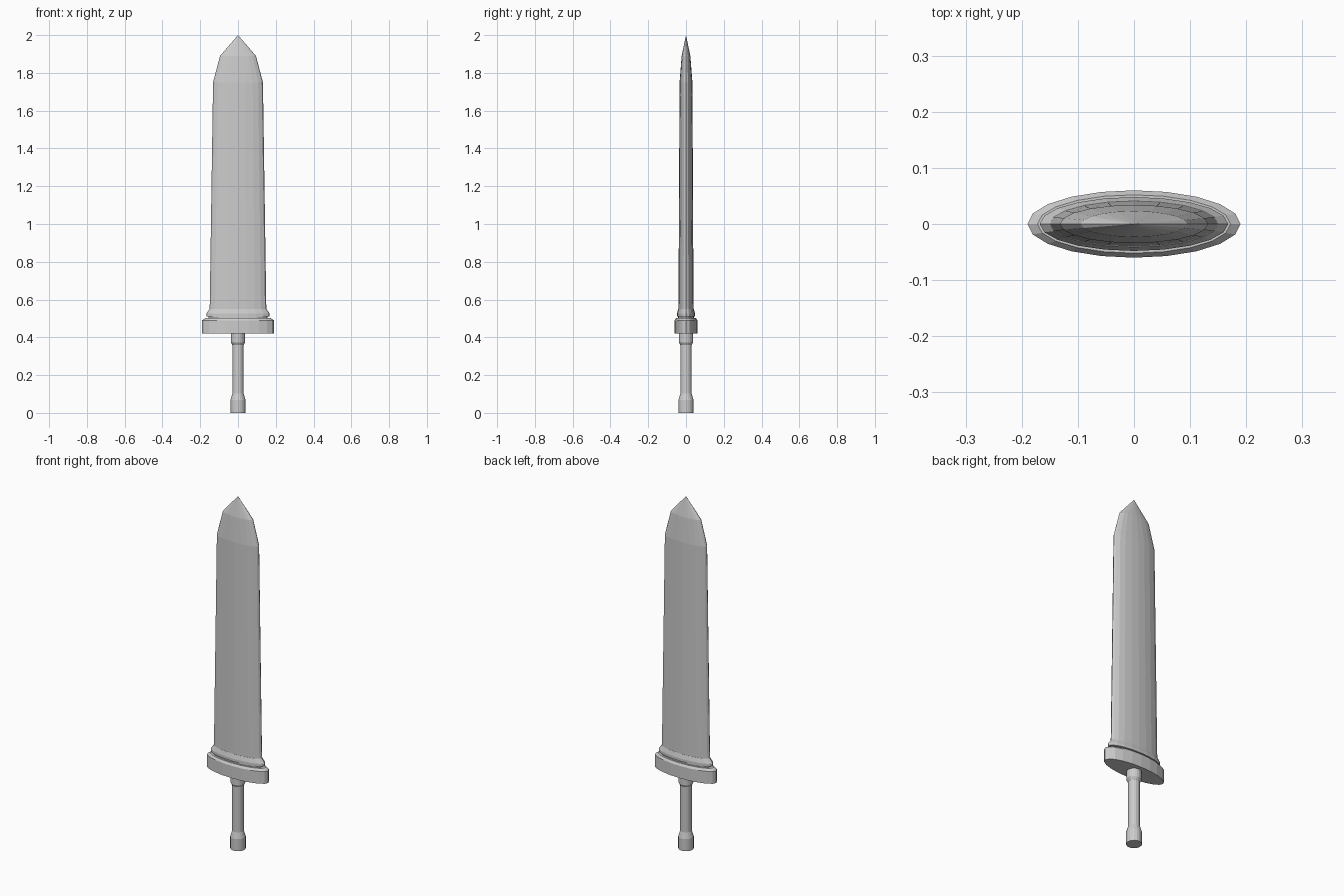
import bpy, bmesh
from math import cos, sin, tau

if "Cube" in bpy.data.objects:
    bpy.data.objects.remove(bpy.data.objects["Cube"])


def loft(name, rings, sides=20, tip=None):
    """Stack elliptical rings (z, rx, ry), capped flat or closed to a point."""
    bm = bmesh.new()
    loops = [[bm.verts.new((rx * cos(tau * i / sides), ry * sin(tau * i / sides), z))
              for i in range(sides)] for z, rx, ry in rings]
    bm.faces.new(loops[0][::-1])
    for a, b in zip(loops, loops[1:]):
        for i in range(sides):
            j = (i + 1) % sides
            bm.faces.new((a[i], a[j], b[j], b[i]))
    top = loops[-1]
    if tip is None:
        bm.faces.new(top)
    else:
        point = bm.verts.new((0, 0, tip))
        for i in range(sides):
            bm.faces.new((top[i], top[(i + 1) % sides], point))
    mesh = bpy.data.meshes.new(name)
    bm.to_mesh(mesh)
    bm.free()
    obj = bpy.data.objects.new(name, mesh)
    bpy.context.collection.objects.link(obj)
    return obj


# Round grip with pommel and upper collar
grip = [(0, .04), (.068, .04), (.102, .03), (.36, .03), (.373, .038), (.42, .038)]
loft("grip", [(z, r, r) for z, r in grip])

# Oval guard with bevelled top edge
loft("guard", [(.42, .19, .06), (.49, .19, .06), (.502, .172, .052)])

# Blade collar with a narrow groove beneath it
loft("blade_collar", [(.50, .155, .042), (.509, .155, .042), (.511, .168, .048),
                      (.526, .168, .048), (.55, .15, .041)])

# Tapered oval blade ending in a point
loft("blade", [(.545, .15, .04), (1.75, .132, .034), (1.89, .095, .023)], tip=2)
